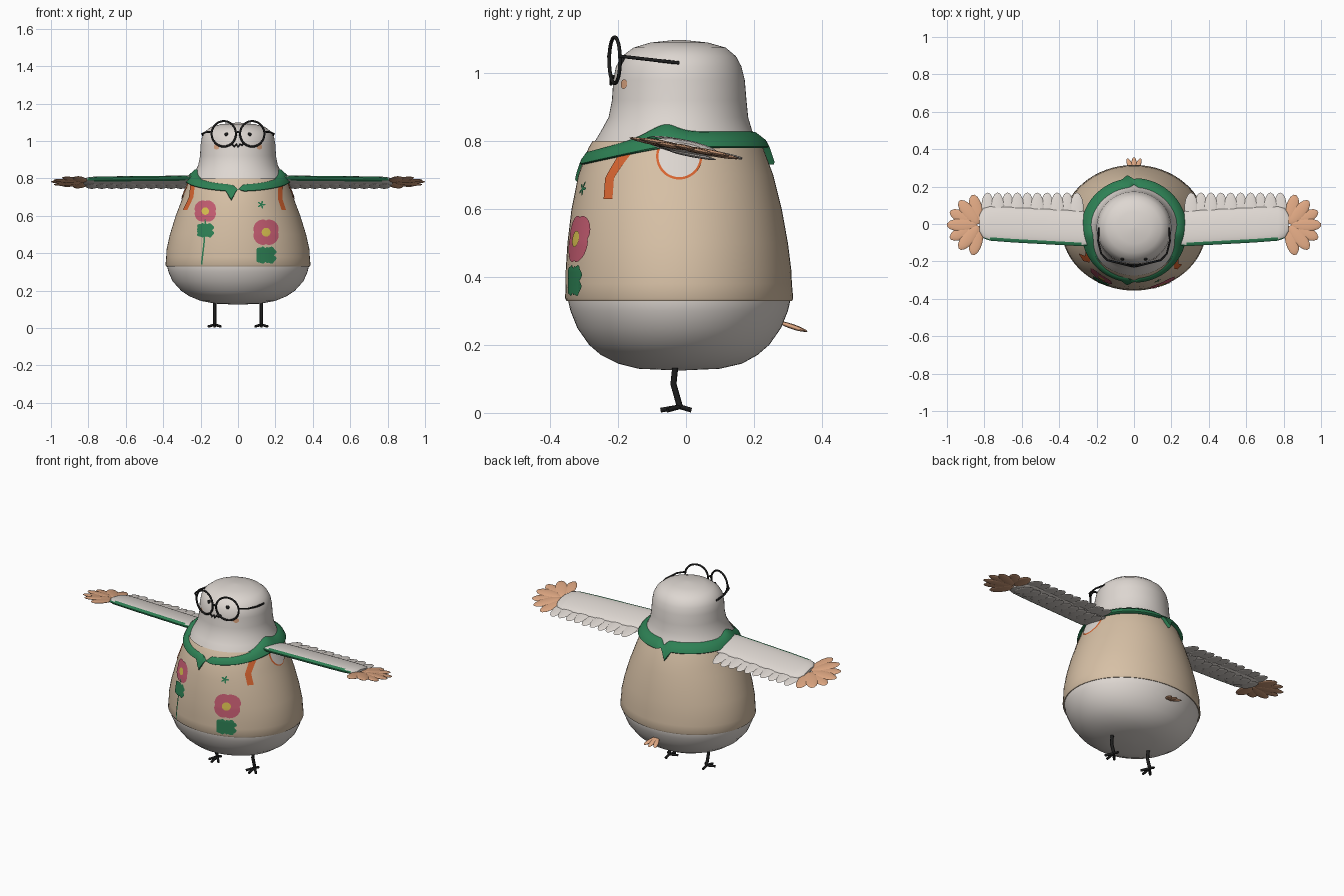
import bpy, bmesh, math
from math import sin, cos, pi, sqrt
from mathutils import Matrix, Vector

if "Cube" in bpy.data.objects:
    bpy.data.objects.remove(bpy.data.objects["Cube"], do_unlink=True)


def material(name, *rgb):
    m = bpy.data.materials.new(name)
    m.use_nodes = True
    m.diffuse_color = (*rgb, 1)
    m.node_tree.nodes["Principled BSDF"].inputs["Base Color"].default_value = (*rgb, 1)
    return m


GREY = material("pale grey plumage", .73, .68, .64)
TAN = material("tan knit", .68, .53, .38)
GREEN = material("leaf green", .027, .22, .09)
PINK = material("petal pink", .57, .11, .17)
YELLOW = material("pollen yellow", .69, .53, .08)
ORANGE = material("orange trim", .69, .13, .03)
PEACH = material("peach feather", .72, .38, .22)
BLACK = material("black", .012, .012, .012)

# Body sections: height, half width, front y, back y
BODY = [(.125, .01, -.03, -.01), (.13, .12, -.14, .10), (.145, .2, -.2, .165),
        (.17, .26, -.25, .21), (.2, .305, -.285, .245), (.25, .35, -.32, .28),
        (.3, .372, -.34, .3), (.33, .379, -.347, .307), (.42, .375, -.347, .303),
        (.5, .357, -.342, .293), (.6, .326, -.33, .275), (.7, .288, -.31, .25),
        (.78, .258, -.28, .22), (.83, .232, -.25, .195), (.87, .213, -.228, .183),
        (.92, .203, -.218, .178), (.98, .2, -.214, .173), (1.02, .193, -.206, .163),
        (1.05, .177, -.188, .147), (1.075, .145, -.155, .117),
        (1.09, .09, -.105, .065), (1.098, .01, -.03, -.01)]


def section(z):
    """Half width, half depth and y centre at a height."""
    for a, b in zip(BODY, BODY[1:]):
        if z <= b[0]:
            k = max(0, (z - a[0]) / (b[0] - a[0]))
            rx, f, r = (a[i] + (b[i] - a[i]) * k for i in (1, 2, 3))
            return rx, (r - f) / 2, (r + f) / 2
    return .01, .01, -.02


def surf(t, z, off=0):
    rx, ry, cy = section(z)
    return Vector(((rx + off) * cos(t), cy + (ry + off) * sin(t), z))


def front(x, z, off=.011):
    rx, ry, cy = section(z)
    return Vector((x, cy - (ry + off) * sqrt(max(0, 1 - (x / (rx + off)) ** 2)), z))


def side(y, z, sign, off=.011):
    rx, ry, cy = section(z)
    return Vector((sign * (rx + off) * sqrt(max(0, 1 - ((y - cy) / (ry + off)) ** 2)), y, z))


def finish(name, bm, *mats, angle=50):
    me = bpy.data.meshes.new(name)
    bm.to_mesh(me)
    bm.free()
    ob = bpy.data.objects.new(name, me)
    bpy.context.collection.objects.link(ob)
    for m in mats:
        me.materials.append(m)
    bpy.ops.object.select_all(action="DESELECT")
    ob.select_set(True)
    bpy.context.view_layer.objects.active = ob
    bpy.ops.object.shade_smooth_by_angle(angle=math.radians(angle))
    return ob


def loft(rings, closed=True, caps=False, recalc=True):
    bm = bmesh.new()
    rows = [[bm.verts.new(p) for p in r] for r in rings]
    for a, b in zip(rows, rows[1:]):
        n = len(a)
        for i in range(n if closed else n - 1):
            j = (i + 1) % n
            bm.faces.new((a[i], a[j], b[j], b[i]))
    if caps:
        bm.faces.new(rows[0])
        bm.faces.new(rows[-1])
    if recalc:
        bmesh.ops.recalc_face_normals(bm, faces=bm.faces)
    return bm


def blob(bm, at, size, rot=Matrix()):
    bmesh.ops.create_uvsphere(bm, u_segments=14, v_segments=8, radius=1,
                              matrix=Matrix.Translation(at) @ rot @ Matrix.Diagonal((*size, 1)))


def tube(name, paths, r, mat, cyclic=False):
    cu = bpy.data.curves.new(name, "CURVE")
    cu.dimensions, cu.bevel_depth, cu.bevel_resolution = "3D", r, 2
    cu.use_fill_caps = True
    for path in paths:
        sp = cu.splines.new("POLY")
        sp.points.add(len(path) - 1)
        for p, q in zip(sp.points, path):
            p.co = (*q, 1)
        sp.use_cyclic_u = cyclic
    cu.materials.append(mat)
    bpy.context.collection.objects.link(bpy.data.objects.new(name, cu))


def patch(name, mat, cu, cz, radius, project, off):
    """Plate that follows the body, its outline given by radius(angle)."""
    rings = [[project(cu + k / 6 * radius(a) * cos(a), cz + k / 6 * radius(a) * sin(a), off)
              for a in (2 * pi * i / 48 for i in range(48))] for k in (.05, 1, 2, 3, 4, 5, 6)]
    finish(name, loft(rings, caps=True), mat)


def strip(name, mat, pts, w):
    rows = []
    for (x, z), (u, v) in zip(pts, pts[1:]):
        for k in range(7):
            p, q = x + (u - x) * k / 6, z + (v - z) * k / 6
            rows.append([front(p - w, q), front(p, q), front(p + w, q)])
    bm = loft(rows, closed=False)
    bmesh.ops.remove_doubles(bm, verts=bm.verts, dist=.0001)
    finish(name, bm, mat)


# Plump body and the sweater shell over it
N = 64
turn = [2 * pi * i / N for i in range(N)]
finish("body", loft([[surf(t, r[0]) for t in turn] for r in BODY], caps=True), GREY)
hem = [(.332, -.004), (.33, .005), (.337, .009)]
knit = hem + [(z, .007) for z in (.38, .42, .5, .55, .6, .65, .7, .78, .8)]
finish("sweater", loft([[surf(t, z, o) for t in turn] for z, o in knit]), TAN)

# Wide collar, lower at the front, with a notch and a pointed tip
rings = [[] for _ in range(6)]
for i in range(160):
    t = 2 * pi * i / 160
    s, c = -sin(t), cos(t)
    f = min(1, max(0, (s - .1) / .9)) ** 1.2
    tip = max(0, 1 - abs(c + .12) / .1)
    notch = max(0, 1 - abs(c) / .1)
    top = .83 + .025 * math.exp(-((s - .2) / .25) ** 2) - .06 * f - .03 * notch
    low = .78 - .05 * f - .05 * tip + .012 * notch
    bulge = .027 - .011 * f
    for ring, k, o in zip(rings, (0, .08, .5, .93, 1, 1), (-.01, .01, bulge, bulge, bulge - .005, 0)):
        ring.append(surf(t, top + (low - top) * k, o))
finish("collar", loft(rings), GREEN)

# Sweater flowers, leaves, stem and trim
for tag, x, z, r in (("right", -.175, .625, .052), ("left", .15, .512, .062)):
    patch(tag + "_flower", PINK, x, z, lambda a: r * (1.02 + .17 * abs(sin(2 * a)) ** .6), front, .011)
    patch(tag + "_flower_centre", YELLOW, x, z, lambda a: r * .38, front, .014)
    for k, dz in enumerate((1.7, 2.25)):
        patch(f"{tag}_leaf_{k}", GREEN, x, z - r * dz,
              lambda a: r * (.36 + .5 * abs(cos(a)) ** 2 + .05 * cos(9 * a)), front, .011 + k * .001)
patch("small_leaf", GREEN, .125, .66, lambda a: .014 + .008 * cos(5 * a), front, .011)
strip("right_stem", GREEN, [(-.175, .58), (-.18, .47), (-.195, .34)], .004)
strip("right_ribbon", ORANGE, [(-.243, .765), (-.25, .7), (-.283, .63)], .012)
strip("left_ribbon", ORANGE, [(.228, .765), (.225, .69), (.245, .63)], .012)


def slope(y):
    return .782 - .19 * y


for tag, s in (("left", 1), ("right", -1)):
    def on_side(y, z, off):
        return side(y, z, s, off)
    patch(tag + "_armhole_trim", ORANGE, -.02, .755, lambda a: .068, on_side, .011)
    patch(tag + "_armhole", GREY, -.02, .755, lambda a: .061, on_side, .014)

    # Wing arm with a green leading edge
    rings = []
    for x, k in ((.23, .9), (.28, 1), (.45, 1), (.65, 1), (.77, .97), (.805, .85), (.825, .5)):
        mid, half = -.025 + .03 * (x - .27) / .55, .095 * k
        rings.append([(s * x, mid + half * cos(a), slope(mid + half * cos(a)) + .022 * k * sin(a))
                      for a in (2 * pi * (i + .5) / 24 for i in range(24))])
    bm = loft(rings, caps=True)
    for face in bm.faces:
        m = face.calc_center_median()
        edge = m.y + .025 - .03 * (abs(m.x) - .27) / .55
        face.material_index = int(edge < -.078 and len(face.verts) == 4)
    finish(tag + "_wing_arm", bm, GREY, GREEN)

    # Trailing feathers and a shorter row under the arm
    tilt = Matrix.Rotation(math.atan(-.19), 4, "X")
    bm = bmesh.new()
    for i in range(10):
        x = .305 + i * .053
        blob(bm, (s * x, .08, slope(.08) - .003 * (i % 2)), (.036, .09, .006), tilt)
        blob(bm, (s * x, .02, slope(.02) - .02), (.034, .07, .006), tilt)
    finish(tag + "_wing_feathers", bm, GREY)

    # Fan of wing tip feathers
    bm = bmesh.new()
    for i in range(7):
        a = math.radians(-78 + 26 * i)
        x, y = .825 + .095 * cos(a), -.005 + .085 * sin(a)
        turned = Matrix.Rotation(a if s > 0 else pi - a, 4, "Z")
        blob(bm, (s * x, y, slope(y) - .004 + .003 * (i % 2)), (.082, .036, .008), tilt @ turned)
    finish(tag + "_wing_tip", bm, PEACH)

    # Leg and toes
    x = s * .125
    ankle = (x, -.018, .018)
    leg = [(x, -.03, .15), (x, -.037, .085), ankle]
    tube(tag + "_leg", [leg], .009, BLACK)
    tube(tag + "_toes", [[ankle, q] for q in ((x, -.075, .008), (x - .033, -.055, .008),
                                              (x + .033, -.055, .008), (x, .016, .008))], .007, BLACK)

    # Face: eye, cheek and one half of the glasses
    bm = bmesh.new()
    blob(bm, front(s * .062, 1.035, 0), (.01, .008, .011))
    finish(tag + "_eye", bm, BLACK)
    patch(tag + "_cheek", PEACH, s * .115, .968, lambda a: .014, front, .003)
    rim = [(s * (.076 + .065 * cos(a)), -.21 + .016 * cos(a), 1.038 + .068 * sin(a))
           for a in (2 * pi * i / 40 for i in range(40))]
    tube(tag + "_lens_rim", [rim], .0055, BLACK, cyclic=True)
    tube(tag + "_temple", [[(s * .141, -.195, 1.05), (s * .175, -.16, 1.046),
                            (s * .192, -.09, 1.038), (s * .188, -.02, 1.03)]], .005, BLACK)

tube("glasses_bridge", [[(-.013, -.225, 1.04), (0, -.228, 1.05), (.013, -.225, 1.04)]], .005, BLACK)

# Small crooked beak line
tube("beak", [[front(x, z, .006) for x, z in ((-.035, .985), (-.02, .97), (-.008, .982), (0, .968),
                                              (.01, .982), (.022, .978), (.035, .992))]], .005, BLACK)

# Short three-feather tail
bm = bmesh.new()
dip = Matrix.Rotation(-.33, 4, "X")
for a in (-.4, 0, .4):
    blob(bm, (-sin(a) * .05, .27 + .045 * cos(a), .254), (.015, .045, .007), dip @ Matrix.Rotation(a, 4, "Z"))
finish("tail", bm, PEACH)
